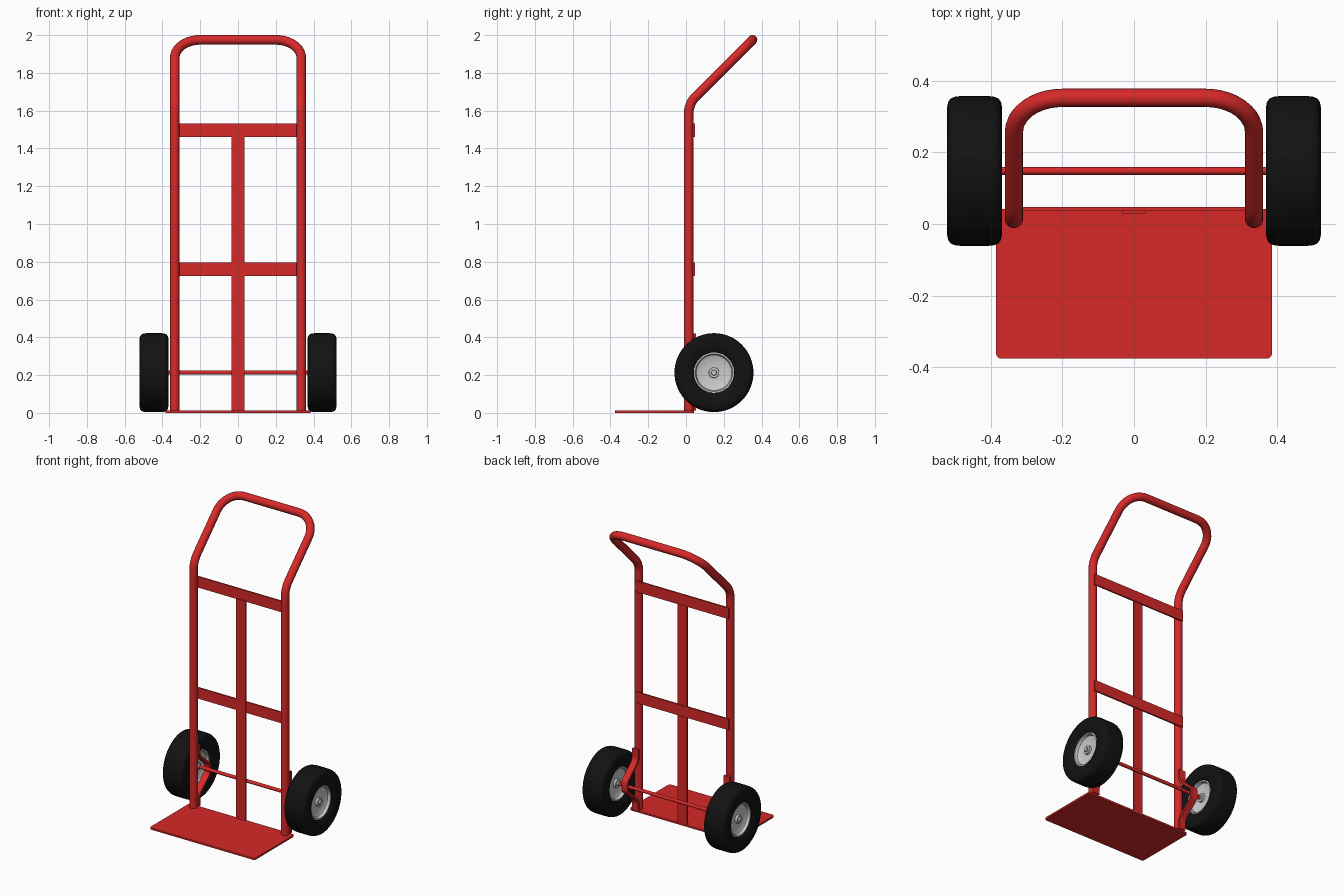
import bpy, bmesh, math
from mathutils import Vector, Matrix

if "Cube" in bpy.data.objects:
    bpy.data.objects.remove(bpy.data.objects["Cube"])


def material(name, rgb):
    m = bpy.data.materials.new(name)
    m.diffuse_color = (*rgb, 1)
    m.use_nodes = True
    m.node_tree.nodes["Principled BSDF"].inputs["Base Color"].default_value = m.diffuse_color
    return m


RED = material("red_paint", (0.68, 0.022, 0.022))
BLACK = material("black_rubber", (0.006, 0.006, 0.006))


def finish(obj, mat, angle=35):
    if mat:
        obj.data.materials.clear()
        obj.data.materials.append(mat)
    bpy.ops.object.select_all(action='DESELECT')
    obj.select_set(True)
    bpy.context.view_layer.objects.active = obj
    bpy.ops.object.shade_smooth_by_angle(angle=math.radians(angle))
    return obj


def from_bmesh(name, bm, mat):
    bmesh.ops.recalc_face_normals(bm, faces=bm.faces)
    me = bpy.data.meshes.new(name)
    bm.to_mesh(me)
    bm.free()
    obj = bpy.data.objects.new(name, me)
    bpy.context.collection.objects.link(obj)
    return finish(obj, mat)


def fillet(points, radii, steps=10):
    """Round the inner corners of a polyline."""
    pts = [Vector(p) for p in points]
    out = [pts[0]]
    for a, b, c, r in zip(pts, pts[1:], pts[2:], radii):
        u, v = (a - b).normalized(), (c - b).normalized()
        half = u.angle(v) / 2
        centre = b + (u + v).normalized() * r / math.sin(half)
        d = r / math.tan(half)
        p, q = b + u * d - centre, b + v * d - centre
        sweep = math.pi - 2 * half
        for i in range(steps + 1):
            t = i / steps
            out.append(centre + (p * math.sin((1 - t) * sweep) + q * math.sin(t * sweep)) / math.sin(sweep))
    return out + [pts[-1]]


def tube(name, path, radius, mat):
    cu = bpy.data.curves.new(name, 'CURVE')
    cu.dimensions = '3D'
    cu.bevel_depth = radius
    cu.bevel_resolution = 6
    cu.use_fill_caps = True
    sp = cu.splines.new('POLY')
    sp.points.add(len(path) - 1)
    for pt, co in zip(sp.points, path):
        pt.co = (*co, 1)
    obj = bpy.data.objects.new(name, cu)
    bpy.context.collection.objects.link(obj)
    bpy.ops.object.select_all(action='DESELECT')
    obj.select_set(True)
    bpy.context.view_layer.objects.active = obj
    bpy.ops.object.convert(target='MESH')
    return finish(bpy.context.view_layer.objects.active, mat)


def box(name, lo, hi, mat):
    lo, hi = Vector(lo), Vector(hi)
    bm = bmesh.new()
    bmesh.ops.create_cube(bm, size=1, matrix=Matrix.Translation((lo + hi) / 2) @ Matrix.Diagonal((*(hi - lo), 1)))
    return from_bmesh(name, bm, mat)


def lathe(name, profile, centre, mat, closed=False, steps=64):
    """Revolve (radius, x) points about the x axis."""
    bm = bmesh.new()
    vs = [bm.verts.new((x, 0, r)) for r, x in profile]
    edges = [bm.edges.new(e) for e in zip(vs, vs[1:])]
    if closed:
        edges.append(bm.edges.new((vs[-1], vs[0])))
    bmesh.ops.spin(bm, geom=vs + edges, cent=(0, 0, 0), axis=(1, 0, 0), angle=2 * math.pi, steps=steps)
    bmesh.ops.remove_doubles(bm, verts=bm.verts, dist=1e-5)
    bmesh.ops.translate(bm, verts=bm.verts, vec=centre)
    return from_bmesh(name, bm, mat)


def strap(name, path, x0, x1, thick, mat):
    """Flat bent bar: a y-z path given thickness and extruded along x."""
    bm = bmesh.new()
    rings = []
    for i, p in enumerate(path):
        t = (path[min(i + 1, len(path) - 1)] - path[max(i - 1, 0)]).normalized()
        n = Vector((0, -t.z, t.y)) * thick / 2
        rings.append([bm.verts.new((x, *(p + s * n).yz)) for x, s in ((x0, -1), (x1, -1), (x1, 1), (x0, 1))])
    for a, b in zip(rings, rings[1:]):
        for k in range(4):
            bm.faces.new((a[k], a[(k + 1) % 4], b[(k + 1) % 4], b[k]))
    bm.faces.new(rings[0])
    bm.faces.new(rings[-1])
    return from_bmesh(name, bm, mat)


# Bent tube frame with the raked handle loop
X, Y = 0.335, 0.014
tube("frame_handle", fillet(
    [(-X, Y, 0.01), (-X, Y, 1.637), (-X, 0.352, 1.975), (X, 0.352, 1.975), (X, Y, 1.637), (X, Y, 0.01)],
    [0.13, 0.135, 0.135, 0.13]), 0.0255, RED)

# Flat back bars
box("upper_crossbar", (-0.345, 0.036, 1.46), (0.345, 0.047, 1.532), RED)
box("lower_crossbar", (-0.345, 0.036, 0.725), (0.345, 0.047, 0.797), RED)
box("centre_bar", (-0.034, 0.030, 0.01), (0.034, 0.040, 1.465), RED)

# Toe plate with small rounded corners
bm = bmesh.new()
bmesh.ops.create_cube(bm, size=1, matrix=Matrix.Translation((0, -0.167, 0.006)) @ Matrix.Diagonal((0.77, 0.417, 0.012, 1)))
upright = [e for e in bm.edges if abs(e.verts[0].co.z - e.verts[1].co.z) > 0.005]
bmesh.ops.bevel(bm, geom=upright, offset=0.014, segments=4, profile=0.5, affect='EDGES')
from_bmesh("toe_plate", bm, RED)

# Axle
AY, AZ = 0.148, 0.213
tube("axle", [Vector((-0.40, AY, AZ)), Vector((0.40, AY, AZ))], 0.011, RED)

# Wheels and axle brackets on both sides
bracket = fillet([(0, 0.046, 0.42), (0, 0.046, 0.345), (0, 0.160, 0.245), (0, 0.160, 0.181),
                  (0, 0.046, 0.085), (0, 0.046, 0.012)], [0.07, 0.035, 0.035, 0.07], 6)
half_tyre = [(0.104, 0.050), (0.108, 0.062), (0.122, 0.071), (0.145, 0.076), (0.175, 0.077),
             (0.192, 0.074), (0.202, 0.067), (0.207, 0.056), (0.209, 0.040)]
tyre = half_tyre + [(r, -x) for r, x in reversed(half_tyre)]
half_hub = [(0, 0.062), (0.013, 0.062), (0.015, 0.060), (0.015, 0.050), (0.027, 0.050),
            (0.028, 0.036), (0.085, 0.036), (0.094, 0.042), (0.099, 0.059), (0.107, 0.059)]
hub = half_hub + [(r, -x) for r, x in reversed(half_hub)]
for side, s in (("left", -1), ("right", 1)):
    centre = Vector((s * 0.445, AY, AZ))
    lathe(side + "_tyre", tyre, centre, BLACK, closed=True)
    lathe(side + "_wheel_hub", hub, centre, None)
    strap(side + "_axle_bracket", bracket, s * X - 0.022, s * X + 0.022, 0.014, RED)
